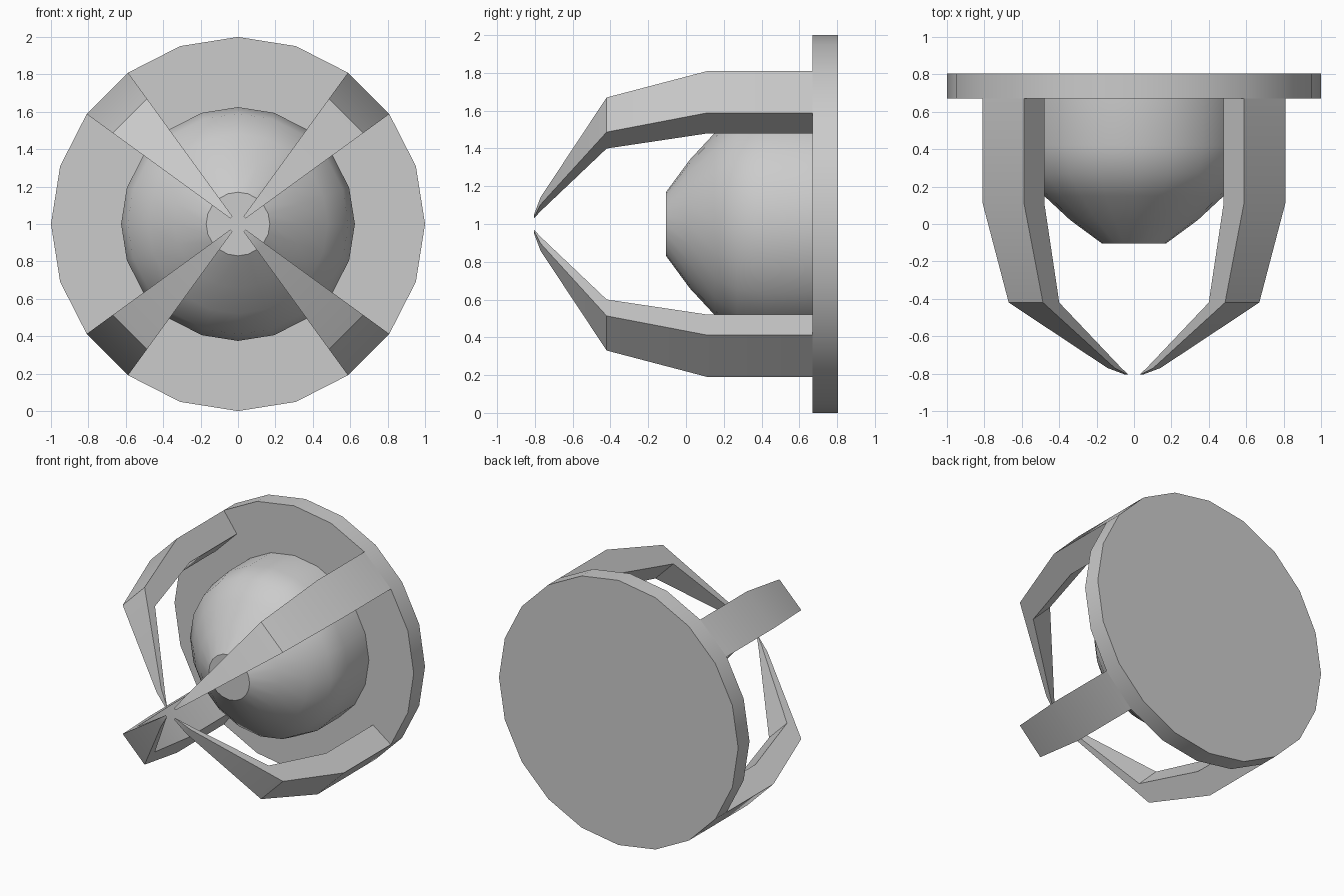
import bpy, bmesh, math

if "Cube" in bpy.data.objects:
    bpy.data.objects.remove(bpy.data.objects["Cube"])

SIDES = 20
CZ = 1.0  # height of the shared axis, which runs along y


def ring_point(r, y, i):
    a = 2 * math.pi * i / SIDES
    return (r * math.cos(a), y, CZ + r * math.sin(a))


def finish(name, bm, angle=30):
    bmesh.ops.recalc_face_normals(bm, faces=bm.faces)
    me = bpy.data.meshes.new(name)
    bm.to_mesh(me)
    bm.free()
    ob = bpy.data.objects.new(name, me)
    bpy.context.collection.objects.link(ob)
    bpy.ops.object.select_all(action='DESELECT')
    ob.select_set(True)
    bpy.context.view_layer.objects.active = ob
    bpy.ops.object.shade_smooth_by_angle(angle=math.radians(angle))
    return ob


def lathe(name, profile):
    """Closed 20-sided solid of revolution from (radius, y) pairs."""
    bm = bmesh.new()
    rings = [[bm.verts.new(ring_point(r, y, i)) for i in range(SIDES)]
             for r, y in profile]
    for a, b in zip(rings, rings[1:]):
        for i in range(SIDES):
            j = (i + 1) % SIDES
            bm.faces.new((a[i], a[j], b[j], b[i]))
    bm.faces.new(rings[0])
    bm.faces.new(rings[-1])
    return finish(name, bm)


def claw(name, i, outer, inner):
    """Wedge-shaped arm filling one of the 20 sectors, starting at vertex i."""
    bm = bmesh.new()
    outline = outer + inner[::-1]
    left, right = [[bm.verts.new(ring_point(r, y, k)) for r, y in outline]
                   for k in (i, i + 1)]
    n = len(outline)
    for k in range(n):
        m = (k + 1) % n
        bm.faces.new((left[k], left[m], right[m], right[k]))
    # side walls, split into strips between outer and inner edges
    h = len(outer)
    for side in (left, right):
        for k in range(h - 1):
            vs = [side[k], side[k + 1], side[n - 2 - k], side[n - 1 - k]]
            bm.faces.new(vs)
    return finish(name, bm)


# back plate
lathe("back_plate", [(1.0, 0.805), (1.0, 0.67)])

# rounded core with a flat nose
lathe("core", [(0.625, 0.68), (0.625, 0.42), (0.59, 0.27), (0.48, 0.15),
               (0.34, 0.02), (0.17, -0.105)])

# four claws closing in front of the core
OUTER = [(1.0, 0.67), (1.0, 0.11), (0.828, -0.42), (0.175, -0.77), (0.06, -0.805)]
INNER = [(0.815, 0.67), (0.815, 0.11), (0.68, -0.42), (0.115, -0.77), (0.05, -0.805)]
for k, label in enumerate(("top_right", "top_left", "bottom_left", "bottom_right")):
    claw("claw_" + label, 2 + 5 * k, OUTER, INNER)
